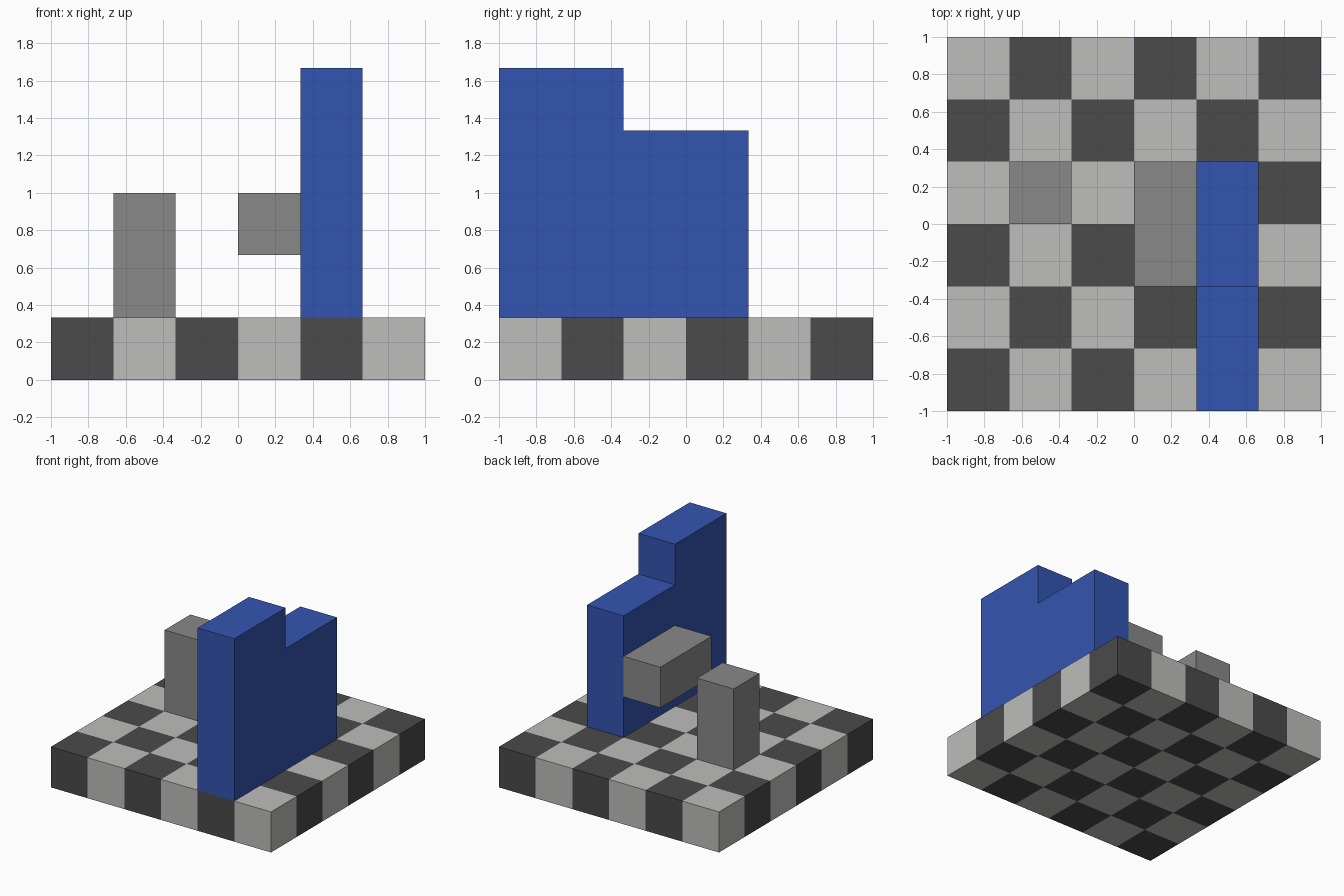
import bpy
import bmesh
from mathutils import Vector

cube = bpy.data.objects.get("Cube")
if cube:
    bpy.data.objects.remove(cube, do_unlink=True)

TILES = 6
U = 2 / TILES  # one grid unit; every part is a whole number of units


def material(name, r, g, b):
    mat = bpy.data.materials.new(name)
    mat.use_nodes = True
    mat.diffuse_color = (r, g, b, 1)
    mat.node_tree.nodes["Principled BSDF"].inputs["Base Color"].default_value = (r, g, b, 1)
    return mat


light = material("light_grey", 0.51, 0.51, 0.50)
dark = material("dark_grey", 0.069, 0.069, 0.069)
grey = material("mid_grey", 0.25, 0.25, 0.25)
blue = material("blue", 0.034, 0.091, 0.434)


def add_object(name, bm, *mats):
    bmesh.ops.recalc_face_normals(bm, faces=bm.faces[:])
    mesh = bpy.data.meshes.new(name)
    bm.to_mesh(mesh)
    bm.free()
    for mat in mats:
        mesh.materials.append(mat)
    obj = bpy.data.objects.new(name, mesh)
    bpy.context.scene.collection.objects.link(obj)
    return obj


def extrude(bm, faces, offset):
    result = bmesh.ops.extrude_face_region(bm, geom=faces, use_keep_orig=True)
    verts = [v for v in result["geom"] if isinstance(v, bmesh.types.BMVert)]
    bmesh.ops.translate(bm, verts=verts, vec=offset)


def prism(name, profile, x0, x1, mat):
    """Extrude a (y, z) profile along x; all values in grid units."""
    bm = bmesh.new()
    face = bm.faces.new([bm.verts.new(Vector((x0, y, z)) * U) for y, z in profile])
    extrude(bm, [face], Vector(((x1 - x0) * U, 0, 0)))
    return add_object(name, bm, mat)


def block(name, x, y, z, mat):
    profile = [(y[0], z[0]), (y[1], z[0]), (y[1], z[1]), (y[0], z[1])]
    return prism(name, profile, x[0], x[1], mat)


# Chequered base slab
bm = bmesh.new()
bmesh.ops.create_grid(bm, x_segments=TILES, y_segments=TILES, size=1)
extrude(bm, bm.faces[:], Vector((0, 0, U)))
for f in bm.faces:
    c = f.calc_center_median()
    column, row = (min(int((v + 1) / U), TILES - 1) for v in (c.x, c.y))
    f.material_index = (column + row) % 2
add_object("chequered_base", bm, dark, light)

# Stepped blue wall
prism("stepped_wall", [(-3, 1), (1, 1), (1, 4), (-1, 4), (-1, 5), (-3, 5)], 1, 2, blue)

# Shelf block on the wall and free-standing pillar
block("wall_shelf", (0, 1), (-1, 1), (2, 3), grey)
block("pillar", (-2, -1), (0, 1), (1, 3), grey)
